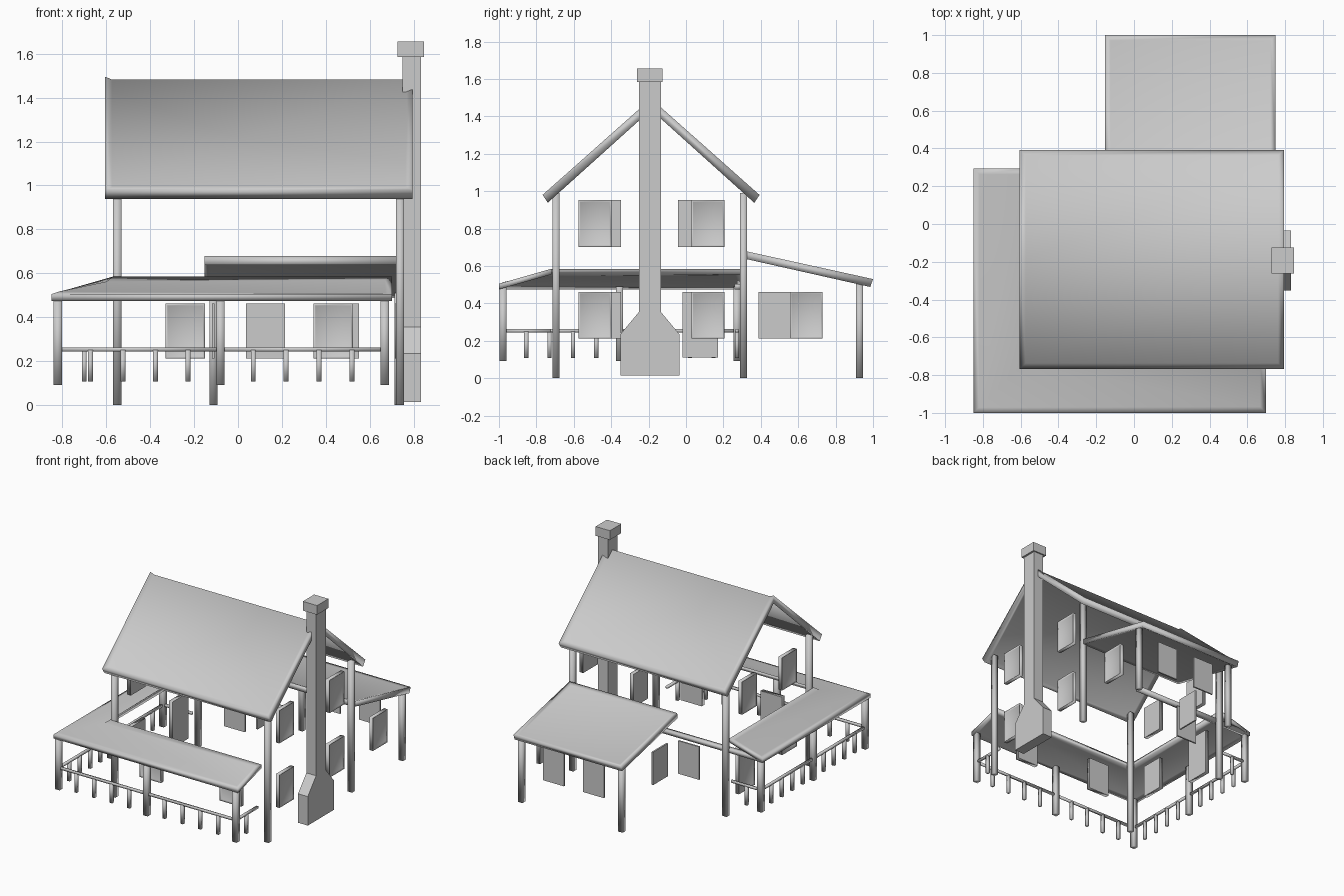
import bpy, bmesh
from mathutils import Vector

cube = bpy.data.objects.get("Cube")
if cube:
    bpy.data.objects.remove(cube, do_unlink=True)

grey = bpy.data.materials.new("plain_grey")
grey.use_nodes = True
COLOUR = (0.6, 0.6, 0.6, 1)
grey.diffuse_color = COLOUR
grey.node_tree.nodes["Principled BSDF"].inputs["Base Color"].default_value = COLOUR


def finish(name, bm, smooth=True):
    bmesh.ops.recalc_face_normals(bm, faces=bm.faces)
    for f in bm.faces:
        f.smooth = smooth
    mesh = bpy.data.meshes.new(name)
    bm.to_mesh(mesh)
    bm.free()
    mesh.materials.append(grey)
    obj = bpy.data.objects.new(name, mesh)
    bpy.context.scene.collection.objects.link(obj)
    return obj


def box_mesh(lo, hi):
    bm = bmesh.new()
    bmesh.ops.create_cube(bm, size=1)
    for v in bm.verts:
        v.co = [l + (c + 0.5) * (h - l) for c, l, h in zip(v.co, lo, hi)]
    return bm


def box(name, lo, hi, smooth=True):
    return finish(name, box_mesh(lo, hi), smooth)


def post(name, x, y, z0, z1, w):
    return box(name, (x - w / 2, y - w / 2, z0), (x + w / 2, y + w / 2, z1))


def framed_panel(name, lo, hi, outward):
    # Box whose outward face carries a raised rim around a sunken pane
    bm = box_mesh(lo, hi)
    bm.normal_update()
    out = Vector(outward)
    face = max(bm.faces, key=lambda f: f.normal.dot(out))
    back = min(bm.faces, key=lambda f: f.normal.dot(out))
    bmesh.ops.split_edges(bm, edges=list(back.edges))
    bmesh.ops.inset_region(bm, faces=[face], thickness=0.014, depth=-0.008)
    return finish(name, bm)


def roof(name, top, bottom, quads, rim, sink):
    # Roof shell: top and underside joined round the rim, panels sunk inside it
    bm = bmesh.new()
    a = [bm.verts.new(p) for p in top]
    b = [bm.verts.new(p) for p in bottom]
    upper = [bm.faces.new([a[i] for i in q]) for q in quads]
    lower = [bm.faces.new([b[i] for i in reversed(q)]) for q in quads]
    edges = [e for e in bm.edges if e.is_boundary and e.verts[0] in a]
    for e in edges:
        i, j = (a.index(v) for v in e.verts)
        bm.faces.new((a[i], a[j], b[j], b[i]))
    bmesh.ops.recalc_face_normals(bm, faces=bm.faces)
    for faces in (upper, lower):
        bmesh.ops.inset_region(bm, faces=faces, thickness=rim, depth=-sink, use_even_offset=True)
    return finish(name, bm)


# Main gabled roof
X0, X1, RIDGE = -0.605, 0.795, -0.187


def gable(half, eave, ridge):
    return [(x, y, z) for y, z in ((RIDGE - half, eave), (RIDGE, ridge), (RIDGE + half, eave))
            for x in (X0, X1)]


roof("main_roof", gable(0.58, 0.98, 1.495), gable(0.552, 0.938, 1.435),
     [(0, 1, 3, 2), (2, 3, 5, 4)], 0.032, 0.01)

# Wraparound porch roof, hipped at the front corner
porch_plan = [(0.7, -1, 0), (-0.85, -1, 0), (-0.85, 0.295, 0),
              (0.7, -0.72, 1), (-0.57, -0.72, 1), (-0.57, 0.295, 1)]
roof("porch_roof", [(x, y, 0.505 + 0.08 * h) for x, y, h in porch_plan],
     [(x, y, 0.475 + 0.08 * h) for x, y, h in porch_plan],
     [(0, 1, 4, 3), (1, 2, 5, 4)], 0.032, 0.006)
box("porch_back_beam", (-0.84, 0.26, 0.475), (0.2, 0.295, 0.505))

# Lean-to roof at the back
LX = (-0.153, 0.75)
roof("back_roof", [(x, y, z) for y, z in ((0.325, 0.678), (1, 0.53)) for x in LX],
     [(x, y, z) for y, z in ((0.318, 0.638), (0.985, 0.488)) for x in LX],
     [(0, 1, 3, 2)], 0.028, 0.008)

# House corner posts
for x in (-0.55, 0.738):
    for y, label in ((-0.695, "front"), (0.307, "back")):
        post(f"house_{label}_post", x, y, 0, 0.99, 0.037)
for x in (-0.112, 0.73):
    post("back_room_post", x, 0.928, 0, 0.51, 0.037)

# Porch posts, rails and balusters
RAIL_X, RAIL_Y, END_X, END_Y = -0.82, -0.978, 0.668, 0.272
MID_X, MID_Y = -0.08, -0.355
for x, y in ((RAIL_X, RAIL_Y), (MID_X, RAIL_Y), (END_X, RAIL_Y), (RAIL_X, MID_Y), (RAIL_X, END_Y)):
    post("porch_post", x, y, 0.092, 0.49, 0.038)


def railing(name, start, end, balusters):
    s, e = Vector(start), Vector(end)
    lo = [min(p, q) - 0.008 for p, q in zip(s, e)]
    hi = [max(p, q) + 0.008 for p, q in zip(s, e)]
    box(name, (*lo, 0.245), (*hi, 0.262))
    for i in range(balusters):
        p = s.lerp(e, (i + 1) / (balusters + 1))
        post(name + "_baluster", p.x, p.y, 0.107, 0.25, 0.022)


railing("front_rail_left_bay", (RAIL_X, RAIL_Y), (MID_X, RAIL_Y), 4)
railing("front_rail_right_bay", (MID_X, RAIL_Y), (END_X, RAIL_Y), 4)
railing("side_rail_front_bay", (RAIL_X, RAIL_Y), (RAIL_X, MID_Y), 4)
railing("side_rail_back_bay", (RAIL_X, MID_Y), (RAIL_X, END_Y), 4)
railing("front_end_rail", (END_X, RAIL_Y), (END_X, -0.73), 1)
railing("side_end_rail", (RAIL_X, END_Y), (-0.58, END_Y), 1)

# Side windows, on two floors
LOW, HIGH = (0.212, 0.462), (0.702, 0.952)


def side_window(name, x, y, z, sign):
    framed_panel(name, (x - 0.015, y - 0.088, z[0]), (x + 0.015, y + 0.088, z[1]), (sign, 0, 0))


for y in (-0.487, 0.117):
    side_window("lower_side_window", 0.735, y, LOW, 1)
    side_window("upper_side_window", 0.735, y, HIGH, 1)
for y in (-0.435, 0.045):
    side_window("upper_far_window", -0.55, y, HIGH, -1)
side_window("lower_far_window", -0.55, -0.435, LOW, -1)
side_window("back_room_window", 0.73, 0.643, LOW, 1)

# Porch door
framed_panel("porch_door", (-0.565, -0.02, 0.112), (-0.535, 0.172, 0.462), (-1, 0, 0))

# Front windows
for x in (-0.24, 0.433):
    framed_panel("front_window", (x - 0.09, -0.71, LOW[0]), (x + 0.09, -0.68, LOW[1]), (0, -1, 0))

# Plain shutters at the back
for x, y in ((0.125, 0.925), (0.462, 0.925), (-0.24, 0.305)):
    box("back_shutter", (x - 0.088, y - 0.006, LOW[0]), (x + 0.088, y + 0.006, LOW[1]), False)
box("back_room_shutter", (-0.118, 0.387, LOW[0]), (-0.106, 0.563, LOW[1]), False)

# Chimney: wide hearth base tapering to a shaft with a cap
CY = -0.193
bm = bmesh.new()
side = [(0.158, 0.015), (0.158, 0.235), (0.058, 0.355), (0.058, 1.59)]
outline = [(CY - w, z) for w, z in side] + [(CY + w, z) for w, z in reversed(side)]
face = bm.faces.new([bm.verts.new((0.75, y, z)) for y, z in outline])
ext = bmesh.ops.extrude_face_region(bm, geom=[face])
for v in ext["geom"]:
    if isinstance(v, bmesh.types.BMVert):
        v.co.x += 0.082
finish("chimney", bm, False)
box("chimney_cap", (0.727, CY - 0.068, 1.585), (0.847, CY + 0.068, 1.655), False)
